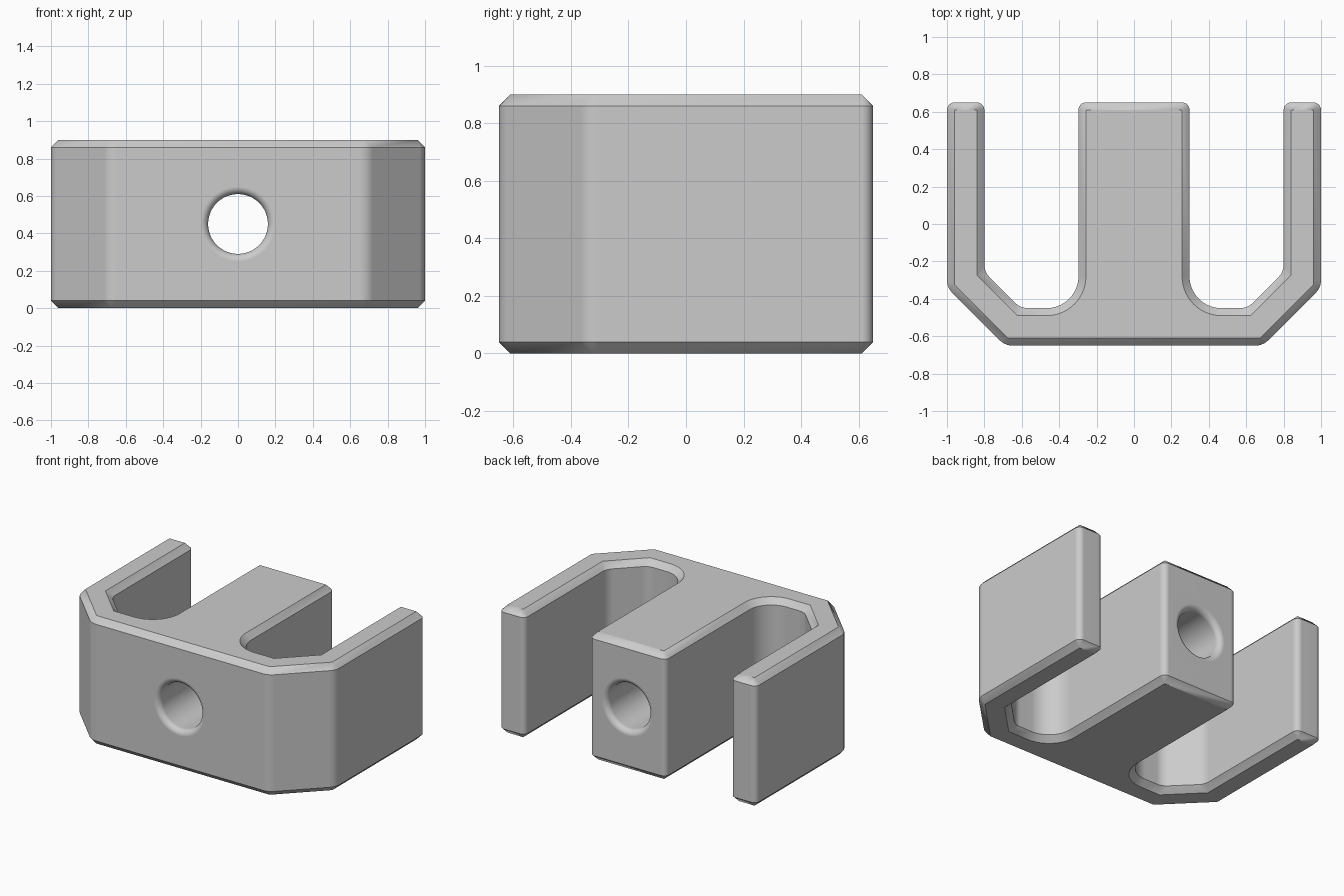
import bpy, bmesh, math
from mathutils import Vector

if "Cube" in bpy.data.objects:
    bpy.data.objects.remove(bpy.data.objects["Cube"])

HEIGHT, CHAMFER, DEPTH = 0.9, 0.04, 0.65
HOLE, FLARE = 0.16, 0.04

grey = bpy.data.materials.new("light grey")
grey.use_nodes = True
colour = (0.6, 0.6, 0.6, 1)
grey.diffuse_color = colour
grey.node_tree.nodes["Principled BSDF"].inputs["Base Color"].default_value = colour


def new_object(name, bm):
    bmesh.ops.remove_doubles(bm, verts=bm.verts, dist=1e-5)
    bmesh.ops.recalc_face_normals(bm, faces=bm.faces)
    mesh = bpy.data.meshes.new(name)
    bm.to_mesh(mesh)
    bm.free()
    mesh.materials.append(grey)
    obj = bpy.data.objects.new(name, mesh)
    bpy.context.collection.objects.link(obj)
    return obj


def skin(bm, rings):
    """Join matching closed rings of points and cap both ends."""
    rings = [[bm.verts.new(p) for p in ring] for ring in rings]
    n = len(rings[0])
    for a, b in zip(rings, rings[1:]):
        for i in range(n):
            j = (i + 1) % n
            bm.faces.new((a[i], a[j], b[j], b[i]))
    bm.faces.new(rings[0])
    bm.faces.new(rings[-1])


def rounded_corner(before, corner, after, cut):
    """Wall arc at one corner, and the matching points on the chamfer's inner line."""
    d1, d2 = (corner - before).normalized(), (after - corner).normalized()
    n1, n2 = Vector((-d1.y, d1.x)), Vector((-d2.y, d2.x))
    turn = d1.angle_signed(d2) * -1          # counter-clockwise positive
    radius = cut / math.tan(abs(turn) / 2)
    side = math.copysign(1, turn)
    centre = corner - d1 * cut + n1 * radius * side
    mitre = corner + (n1 + n2) * CHAMFER / (1 + n1.dot(n2))
    wide = cut > 0.1
    steps = 14 if wide else 5
    wall, inner = [], []
    for k in range(steps + 1):
        a = turn * k / steps
        out = Vector((n1.x * math.cos(a) - n1.y * math.sin(a),
                      n1.x * math.sin(a) + n1.y * math.cos(a))) * -side
        wall.append(centre + out * radius)
        inner.append(centre + out * (radius - side * CHAMFER) if wide else mitre)
    return wall, inner


# Counter-clockwise plan outline: right half (+x), then mirrored
half = [(0.69, -DEPTH, 0.04), (1, -0.34, 0.04), (1, DEPTH, 0.04), (0.8, DEPTH, 0.04),
        (0.8, -0.257, 0.04), (0.607, -0.45, 0.04), (0.297, -0.45, 0.17), (0.297, DEPTH, 0.04)]
plan = half + [(-x, y, c) for x, y, c in reversed(half)]
points = [Vector((x, y)) for x, y, c in plan]
wall, inner = [], []
for i, (x, y, cut) in enumerate(plan):
    w, s = rounded_corner(points[i - 1], points[i], points[(i + 1) % len(points)], cut)
    wall += w
    inner += s

# Body with chamfered top and bottom rims
bm = bmesh.new()
levels = [(inner, 0), (wall, CHAMFER), (wall, HEIGHT - CHAMFER), (inner, HEIGHT)]
skin(bm, [[(p.x, p.y, z) for p in loop] for loop, z in levels])
body = new_object("bracket_body", bm)

# Through hole with rounded mouths at both ends
mouth = []
for k in range(7):
    a = math.pi / 2 * k / 6
    mouth.append((HOLE + FLARE * (1 - math.cos(a)), DEPTH - FLARE * (1 - math.sin(a))))
mouth.append((HOLE + FLARE, DEPTH + 0.1))
profile = [(r, -y) for r, y in reversed(mouth)] + mouth
bm = bmesh.new()
angles = [math.tau * k / 48 for k in range(48)]
skin(bm, [[(r * math.cos(a), y, HEIGHT / 2 + r * math.sin(a)) for a in angles]
          for r, y in profile])
cutter = new_object("hole_cutter", bm)
cutter.hide_render = True

bpy.ops.object.select_all(action="DESELECT")
bpy.context.view_layer.objects.active = body
body.select_set(True)
cut = body.modifiers.new("hole", "BOOLEAN")
cut.operation = "DIFFERENCE"
cut.solver = "EXACT"
cut.object = cutter
bpy.ops.object.modifier_apply(modifier=cut.name)
bpy.data.objects.remove(cutter)

# Smooth arcs, crisp chamfers, flat large faces
bpy.ops.object.shade_smooth_by_angle(angle=math.radians(30))
weighted = body.modifiers.new("flat_faces", "WEIGHTED_NORMAL")
weighted.keep_sharp = True
